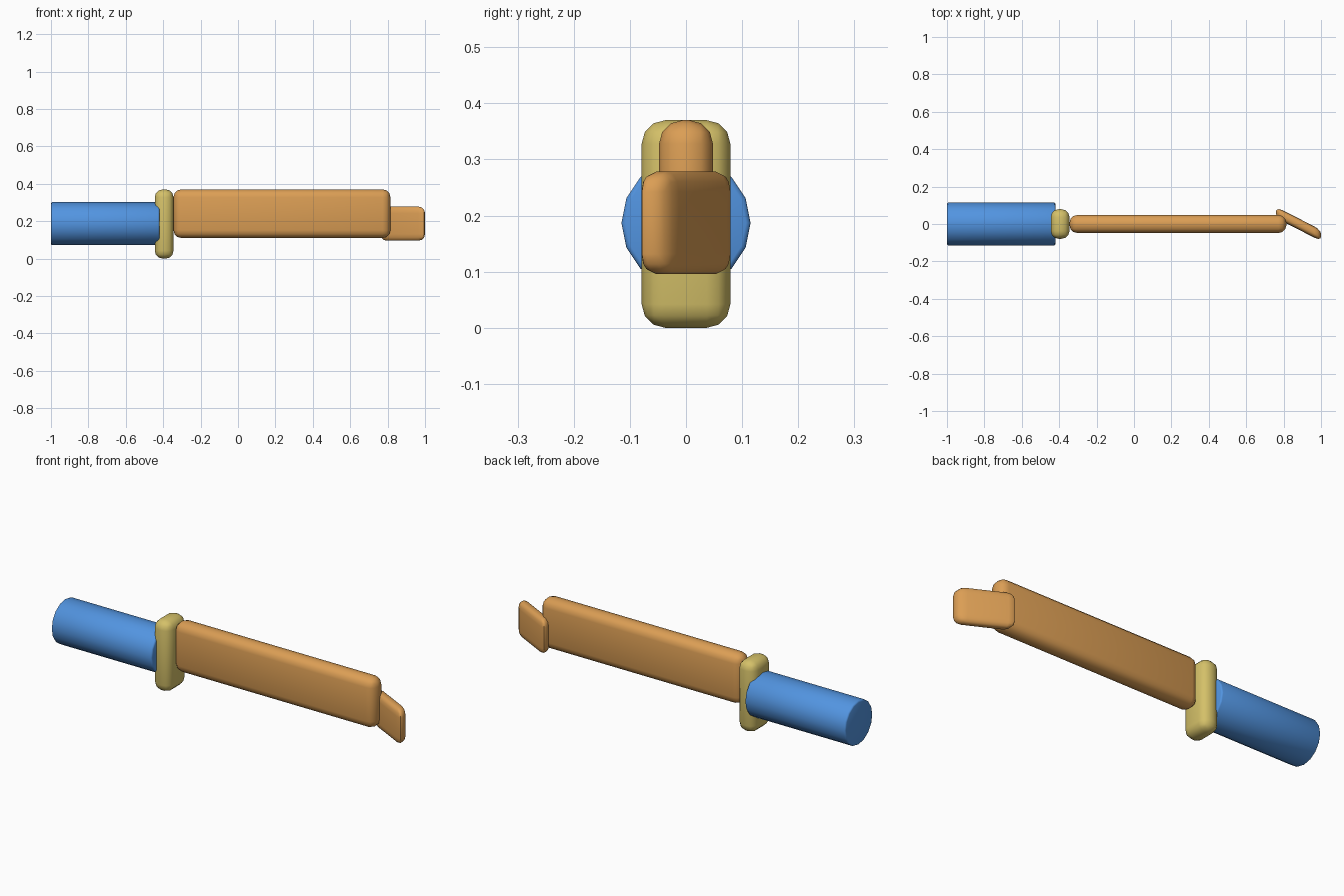
import bpy, bmesh, math
from mathutils import Matrix

cube = bpy.data.objects.get("Cube")
if cube:
    bpy.data.objects.remove(cube, do_unlink=True)


def material(name, color):
    m = bpy.data.materials.new(name)
    m.use_nodes = True
    m.diffuse_color = (*color, 1)
    m.node_tree.nodes["Principled BSDF"].inputs["Base Color"].default_value = (*color, 1)
    return m


blue = material("blue", (0.084, 0.296, 0.745))
yellow = material("yellow", (0.66, 0.53, 0.14))
orange = material("orange", (0.71, 0.342, 0.09))


def finish(bm, name, mat, angle):
    mesh = bpy.data.meshes.new(name)
    bm.to_mesh(mesh)
    bm.free()
    obj = bpy.data.objects.new(name, mesh)
    bpy.context.collection.objects.link(obj)
    mesh.materials.append(mat)
    bpy.ops.object.select_all(action="DESELECT")
    obj.select_set(True)
    bpy.context.view_layer.objects.active = obj
    bpy.ops.object.shade_smooth_by_angle(angle=math.radians(angle))
    return obj


def rounded_box(name, size, location, radius, mat, squash=1.0, slant=0.0):
    """Bevelled box, optionally squashed and slanted in depth along its length."""
    bm = bmesh.new()
    bmesh.ops.create_cube(bm, size=1)
    bmesh.ops.scale(bm, vec=(size[0], size[1] / squash, size[2]), verts=bm.verts)
    bmesh.ops.bevel(bm, geom=bm.edges[:], offset=radius, segments=3,
                    profile=0.5, affect="EDGES", clamp_overlap=True)
    for v in bm.verts:
        v.co.y = v.co.y * squash + slant * v.co.x
    bmesh.ops.translate(bm, vec=location, verts=bm.verts)
    return finish(bm, name, mat, 50)


# Handle: sixteen-sided cylinder with thin rim bevels
bm = bmesh.new()
bmesh.ops.create_cone(bm, cap_ends=True, segments=16, radius1=0.115, radius2=0.115,
                      depth=0.58, matrix=Matrix.Rotation(math.pi / 2, 4, "Y"))
rims = [e for e in bm.edges if abs(e.verts[0].co.x - e.verts[1].co.x) < 0.01]
bmesh.ops.bevel(bm, geom=rims, offset=0.008, segments=2, profile=0.5, affect="EDGES")
bmesh.ops.translate(bm, vec=(-0.71, 0, 0.187), verts=bm.verts)
finish(bm, "handle", blue, 50)

# Guard, blade and slanted blade tip
rounded_box("guard", (0.10, 0.158, 0.37), (-0.395, 0, 0.185), 0.042, yellow)
rounded_box("blade", (1.16, 0.096, 0.26), (0.235, 0, 0.24), 0.042, orange)
rounded_box("blade_tip", (0.24, 0.06, 0.183), (0.88, 0, 0.187), 0.036, orange,
            squash=0.57, slant=-0.51)
